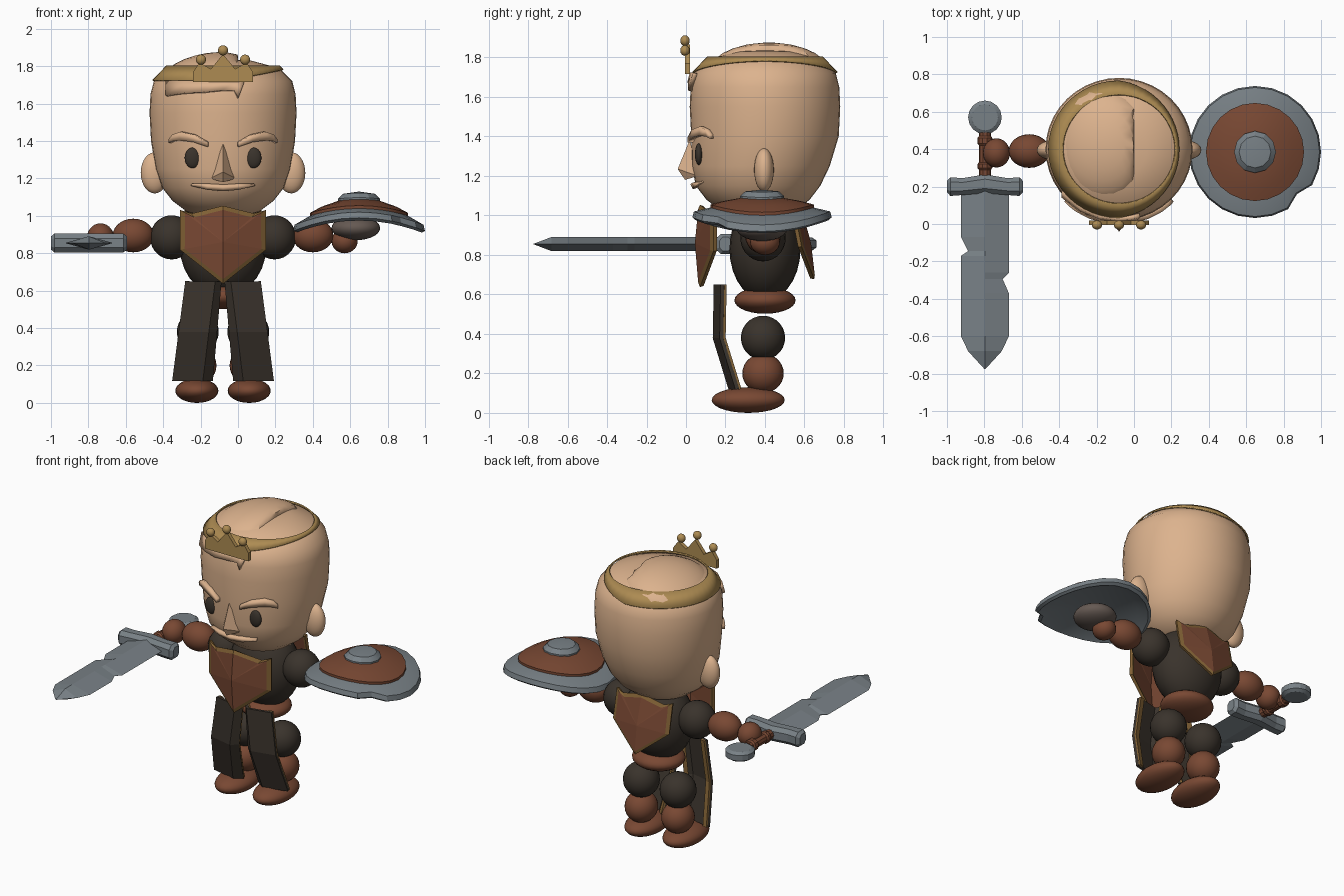
import bpy, bmesh, math
from mathutils import Vector

if "Cube" in bpy.data.objects:
    bpy.data.objects.remove(bpy.data.objects["Cube"])

CX, CY = -0.08, 0.39      # body centre line


def material(name, r, g, b):
    m = bpy.data.materials.new(name)
    m.use_nodes = True
    m.diffuse_color = (r, g, b, 1)
    bsdf = m.node_tree.nodes["Principled BSDF"]
    bsdf.inputs["Base Color"].default_value = (r, g, b, 1)
    bsdf.inputs["Roughness"].default_value = 0.8
    return m


SKIN = material("skin", 0.72, 0.45, 0.27)
LEATHER = material("brown leather", 0.19, 0.065, 0.033)
DARK = material("dark cloth", 0.042, 0.033, 0.025)
STEEL = material("steel", 0.19, 0.22, 0.24)
GOLD = material("gold", 0.42, 0.26, 0.085)
TRIM = material("old gold trim", 0.22, 0.12, 0.035)
PADDING = material("grip padding", 0.13, 0.1, 0.085)


def make(name, verts, faces, mat, smooth=None, thick=0, mat2=None, rule=None):
    bm = bmesh.new()
    vs = [bm.verts.new(v) for v in verts]
    for f in faces:
        bm.faces.new([vs[i] for i in f])
    bmesh.ops.remove_doubles(bm, verts=bm.verts, dist=0.0002)
    bmesh.ops.recalc_face_normals(bm, faces=bm.faces)
    if rule:
        for f in bm.faces:
            f.material_index = int(rule(f))
    me = bpy.data.meshes.new(name)
    bm.to_mesh(me)
    bm.free()
    ob = bpy.data.objects.new(name, me)
    bpy.context.collection.objects.link(ob)
    me.materials.append(mat)
    if mat2:
        me.materials.append(mat2)
    if thick:
        mod = ob.modifiers.new("thickness", "SOLIDIFY")
        mod.thickness, mod.offset = thick, 0
    if smooth:
        bpy.ops.object.select_all(action="DESELECT")
        bpy.context.view_layer.objects.active = ob
        ob.select_set(True)
        bpy.ops.object.shade_smooth_by_angle(angle=math.radians(smooth))
    return ob


def loft(name, rings, mat, smooth=None, caps=True):
    n = len(rings[0])
    faces = [(k * n + i, k * n + (i + 1) % n, (k + 1) * n + (i + 1) % n, (k + 1) * n + i)
             for k in range(len(rings) - 1) for i in range(n)]
    if caps:
        faces += [tuple(range(n)), tuple(range((len(rings) - 1) * n, len(rings) * n))]
    return make(name, [p for r in rings for p in r], faces, mat, smooth)


def lathe(name, profile, mat, shape, segs=32, smooth=40):
    rings = [[shape(r * math.cos(a), r * math.sin(a), z)
              for a in (i * math.tau / segs for i in range(segs))] for r, z in profile]
    return loft(name, rings, mat, smooth, caps=False)


def ball(name, c, r, mat, shape=None):
    prof = [(math.sin(t * math.pi / 14), -math.cos(t * math.pi / 14)) for t in range(15)]
    def place(x, y, z):
        p = (c[0] + x * r[0], c[1] + y * r[1], c[2] + z * r[2])
        return shape(*p) if shape else p
    return lathe(name, prof, mat, place, 24)


def grid(name, rows, mat, thick, smooth=None):
    n = len(rows[0])
    faces = [(k * n + i, k * n + i + 1, (k + 1) * n + i + 1, (k + 1) * n + i)
             for k in range(len(rows) - 1) for i in range(n - 1)]
    return make(name, [p for r in rows for p in r], faces, mat, smooth, thick)


# Head
HEAD = [(0, 1.0), (.1, 1.0), (.19, 1.02), (.27, 1.08), (.325, 1.15), (.36, 1.25), (.385, 1.4),
        (.393, 1.55), (.388, 1.65), (.37, 1.72), (.3, 1.79), (.15, 1.83), (0, 1.84)]


def head_y(z):
    return 0.4 - 0.035 * min(1, max(0, (1.4 - z) / .25))


def face_y(x, z):
    for (r0, z0), (r1, z1) in zip(HEAD, HEAD[1:]):
        if z0 < z <= z1:
            r = r0 + (r1 - r0) * (z - z0) / (z1 - z0)
            return head_y(z) - .97 * math.sqrt(max(0, r * r - (x - CX) ** 2))
    return 0.4


def face_strip(name, cols, out, thick, mirror=1):
    rows = [[(CX + mirror * dx, face_y(CX + dx, c[k]) - out, c[k]) for dx, *c in cols]
            for k in (0, 1)]
    grid(name, rows, SKIN, thick, 50)


lathe("head", HEAD, SKIN, lambda x, y, z: (CX + x, head_y(z) + .97 * y, z), 40)
ball("hair_sweep", (-.17, .42, 1.72), (.27, .31, .15), SKIN,
     lambda x, y, z: (min(x, 0), y, z + .15 * (min(x, 0) + .17)))
face_strip("forelock", [(-.3, 1.64, 1.72), (-.2, 1.655, 1.72), (-.1, 1.66, 1.72), (0, 1.67, 1.72),
                        (.06, 1.67, 1.72), (.08, 1.63, 1.72), (.11, 1.71, 1.72)], .01, .025)
face_strip("mouth", [(-.165, 1.165, 1.172), (-.08, 1.145, 1.17), (0, 1.138, 1.165),
                     (.08, 1.145, 1.17), (.165, 1.165, 1.172)], .008, .035)
for side, s in (("right", -1), ("left", 1)):
    face_strip(side + "_eyebrow", [(.08, 1.37, 1.395), (.15, 1.395, 1.435), (.22, 1.405, 1.45),
                                   (.26, 1.4, 1.435), (.278, 1.39, 1.41)], .008, .04, s)
    ball(side + "_eye", (CX + s * .163, face_y(CX + .163, 1.31), 1.31), (.042, .02, .055), DARK)
    ball(side + "_ear", (CX + s * .365, .395, 1.23), (.075, .05, .11), SKIN)
make("nose", [(CX, .02, 1.385), (CX - .07, .06, 1.2), (CX + .07, .06, 1.2), (CX, -.042, 1.235),
              (CX, -.005, 1.18)],
     [(0, 1, 3), (0, 3, 2), (1, 4, 3), (3, 4, 2), (0, 2, 1), (1, 2, 4)], SKIN, 35)

# Crown: slanted band, narrow on the left, with a pointed front plate
band = []
for i in range(49):
    a = i * math.tau / 48
    t = .8 * max(0, math.cos(a))
    band.append([(CX + r * math.cos(a), .4 + .97 * r * math.sin(a), z + .008)
                 for r, z in ((.376 - .07 * t, 1.715 + .073 * t), (.3, 1.793))])
grid("crown_band", band, GOLD, .008, 40)
points = [(-.16, 1.715), (.16, 1.715), (.16, 1.77), (.125, 1.82), (.065, 1.785), (0, 1.865),
          (-.065, 1.785), (-.125, 1.82), (-.16, 1.77)]
loft("crown_front", [[(CX + x, y, z) for x, z in points] for y in (-.005, .02)], GOLD)
for i, (dx, z) in enumerate(((-.118, 1.835), (0, 1.885), (.118, 1.835))):
    ball("crown_bead_%d" % (i + 1), (CX + dx, -.005, z), (.027, .024, .027), GOLD)

# Torso, arms and legs
ball("torso", (CX, .4, .83), (.23, .18, .26), DARK)
ball("hips", (CX, .4, .57), (.165, .155, .068), LEATHER)
for side, s in (("right", -1), ("left", 1)):
    ball(side + "_shoulder", (CX + s * .275, CY, .885), (.115, .115, .118), DARK)
    ball(side + "_forearm", (CX + s * .48, CY, .895), (.11, .09, .09), LEATHER)
    ball(side + "_thigh", (CX + s * .135, CY, .38), (.112, .112, .112), DARK)
    ball(side + "_shin", (CX + s * .135, CY, .2), (.1, .105, .1), LEATHER)
    ball(side + "_foot", (CX + s * .14, .315, .065), (.115, .185, .065), LEATHER)
ball("right_hand", (-.735, .38, .885), (.072, .078, .075), LEATHER)
ball("left_hand", (.57, .4, .865), (.07, .075, .065), LEATHER)


# Chest and back plates: brown facets with a gold border
def plate(name, depth, bulge, scale):
    half = [(0, 1.05), (.17, 1.005), (.225, 1.03), (.225, .82), (0, .64)]
    outline = half + [(-x, z) for x, z in half[-2:0:-1]]
    n = len(outline)
    loop = [(x * scale, 1.03 + (z - 1.03) * scale) for x, z in outline]
    inner = [(x * .89, .86 + (z - .86) * .89) for x, z in loop]
    verts = [(CX + x, depth(abs(x), z), z) for x, z in loop]
    verts += [(CX + x, depth(abs(x), z) + bulge * .35, z) for x, z in inner]
    verts.append((CX, depth(0, .86) + bulge, .86))
    faces = []
    for i in range(n):
        j = (i + 1) % n
        faces += [(i, j, n + j, n + i), (n + i, n + j, 2 * n)]
    make(name, verts, faces, TRIM, thick=.02, mat2=LEATHER, rule=lambda f: len(f.verts) == 3)


plate("chest_plate", lambda x, z: .08 + .3 * x, -.025, 1)
plate("back_plate", lambda x, z: .635 - .2 * (z - .7) - .15 * x, .02, .9)


# Split skirt: creased panels, each column given as top/bottom offset and depth shift
def panel(name, s, cols, mat, thick):
    rows = []
    for z, t, y in ((.65, 0, .15), (.38, .51, .145), (.12, 1, .225)):
        rows.append([(CX + s * (a + (b - a) * t), y + dy, z) for a, b, dy in cols])
    grid(name, rows, mat, thick)


for side, s in (("right", -1), ("left", 1)):
    panel(side + "_skirt", s, [(.015, .06, .035), (.045, .11, 0), (.2, .27, .035)], DARK, .02)
    panel(side + "_skirt_outer_trim", s, [(.165, .235, .042), (.198, .267, .05)], TRIM, .012)
    panel(side + "_skirt_inner_trim", s, [(.018, .064, .05), (.035, .09, .033)], TRIM, .012)


# Shield: bowed sideways, with a chipped rim
def bow(x, y, z):
    angle = math.degrees(math.atan2(y, x))
    if math.hypot(x, y) > .3 and -46 < angle < -32:
        x, y = x * .9, y * .9
    return (.647 + x, .385 + y, z - .07 * (x / .35) ** 2)


lathe("shield_rim", [(0, 1.02), (.27, .995), (.335, .975), (.353, .99), (.345, 1.02), (.26, 1.04),
                     (0, 1.05)], STEEL, bow, 24, 20)
lathe("shield_face", [(.262, 1.02), (.262, 1.055), (.2, 1.072), (.1, 1.09), (0, 1.09)],
      LEATHER, bow, 24, 20)
lathe("shield_boss", [(.112, 1.07), (.112, 1.098), (.085, 1.122), (0, 1.13)], STEEL, bow, 12, 20)
ball("shield_grip", (.63, .385, .935), (.13, .13, .065), PADDING)

# Sword: diamond section blade with two nicks
SX, SZ = -.797, .855
blade = [(.2, .128, .128), (-.07, .128, .128), (-.145, .09, .128), (-.17, .128, .128),
         (-.26, .128, .128), (-.295, .128, .095), (-.37, .128, .128), (-.6, .128, .128),
         (-.68, .09, .09), (-.775, .003, .003)]
loft("sword_blade", [[(SX - l, y, SZ), (SX, y, SZ + min(.036, l + .02) * (y > -.7)),
                      (SX + r, y, SZ), (SX, y, SZ - .036 * (y > -.7))] for y, l, r in blade], STEEL)


def chamfered(x, y, hy, hz):
    return [(SX + x, y + u * hy, SZ + v * hz) for u, v in
            ((1, .5), (.5, 1), (-.5, 1), (-1, .5), (-1, -.5), (-.5, -1), (.5, -1), (1, -.5))]


loft("sword_guard", [chamfered(*p) for p in (
    (-.203, .2, .03, .035), (-.185, .2, .05, .05), (-.12, .2, .045, .05), (0, .215, .05, .05),
    (.12, .2, .045, .05), (.185, .2, .05, .05), (.203, .2, .03, .035))], STEEL)
lathe("sword_handle", [(0, .24), (.032, .24), (.032, .29), (.04, .3), (.04, .32), (.032, .33),
                       (.032, .42), (.04, .43), (.04, .46), (.032, .47), (.032, .49), (0, .49)],
      LEATHER, lambda x, y, z: (SX + x, z, SZ + y), 10, 20)
lathe("sword_pommel", [(0, -.032), (.07, -.032), (.09, -.018), (.09, .018), (.07, .032), (0, .032)],
      STEEL, lambda x, y, z: (SX + x, .57 + y, SZ + z), 16, 20)
